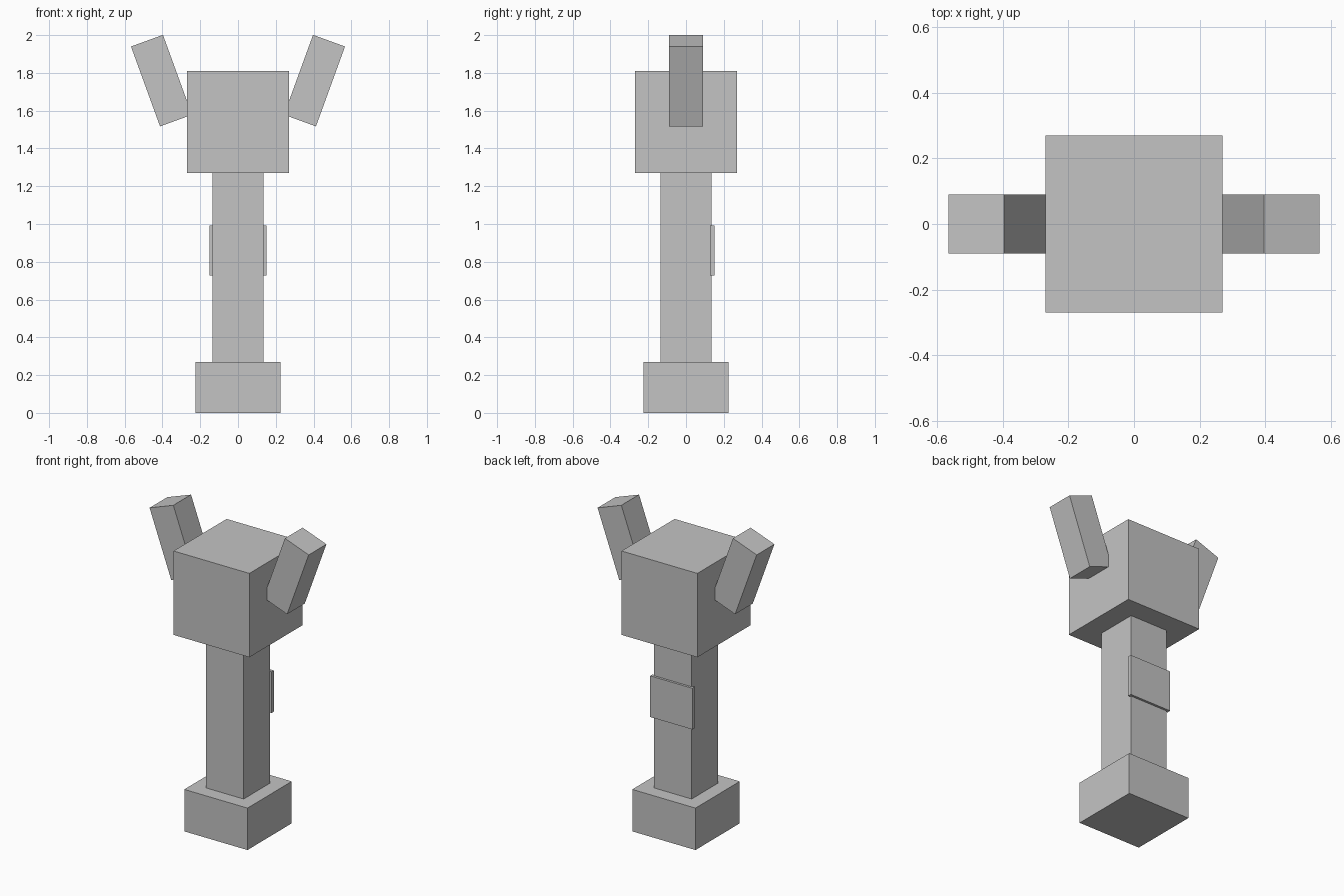
import bpy, math

if "Cube" in bpy.data.objects:
    bpy.data.objects.remove(bpy.data.objects["Cube"])

grey = bpy.data.materials.new("plain grey")
grey.diffuse_color = (0.55, 0.55, 0.55, 1)
grey.use_nodes = True
grey.node_tree.nodes["Principled BSDF"].inputs["Base Color"].default_value = grey.diffuse_color


def box(name, size, center, tilt=0.0):
    """Box of the given size, tilted about the y axis."""
    bpy.ops.mesh.primitive_cube_add(size=1, location=center, rotation=(0, tilt, 0))
    ob = bpy.context.object
    ob.name = name
    ob.scale = size
    bpy.ops.object.transform_apply(location=False, rotation=False, scale=True)
    ob.data.materials.append(grey)
    return ob


# Stacked body
box("base", (0.45, 0.45, 0.27), (0, 0, 0.135))
box("column", (0.27, 0.27, 1.0), (0, 0, 0.77))
box("head", (0.54, 0.54, 0.54), (0, 0, 1.54))

# Thin panel on the back of the column
box("back_panel", (0.30, 0.024, 0.265), (0, 0.138, 0.86))

# Raised blocks leaning out from both sides of the head
for name, side in (("left_arm", -1), ("right_arm", 1)):
    box(name, (0.18, 0.18, 0.45), (side * 0.405, 0, 1.759), side * math.radians(20))
